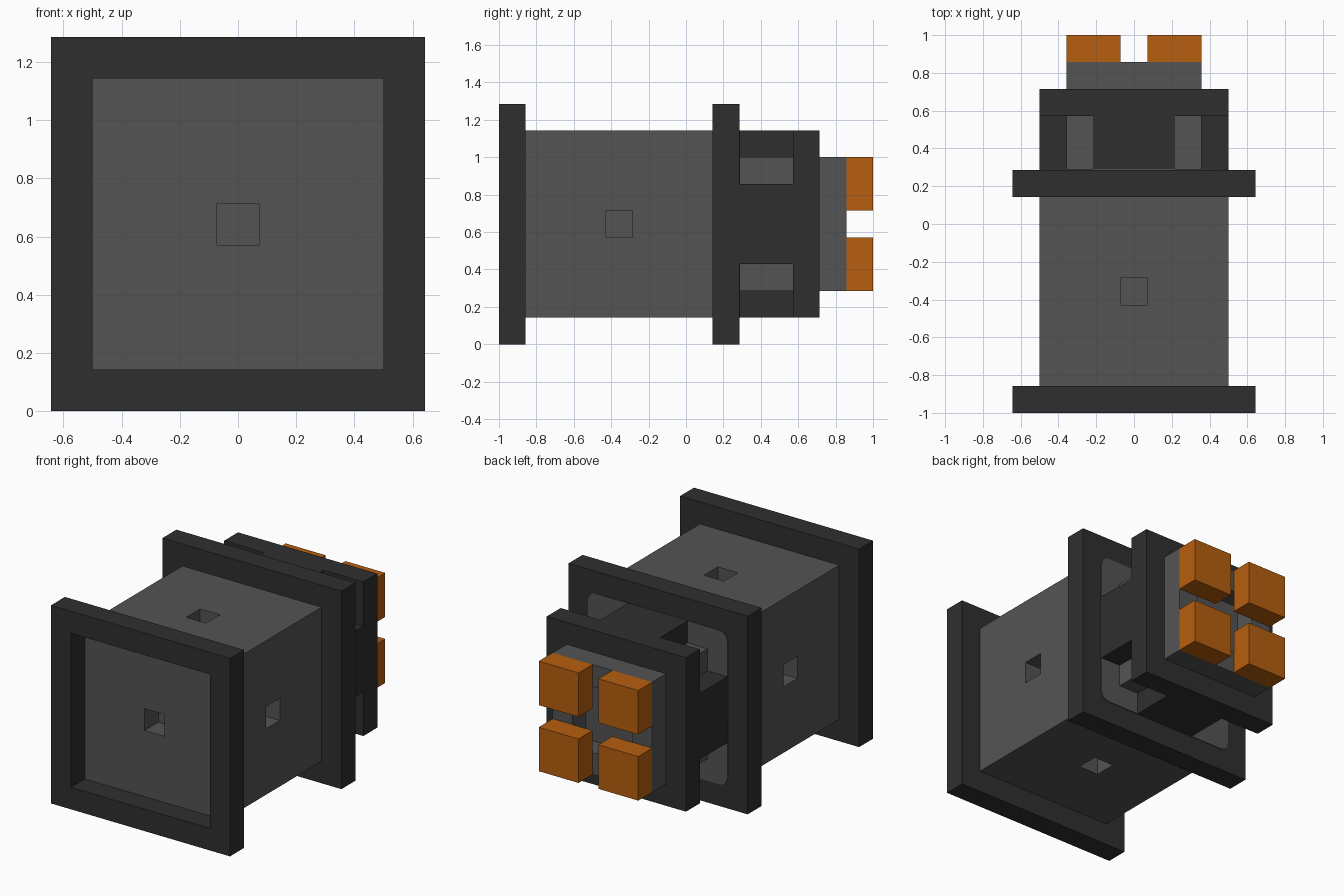
import bpy, bmesh
from mathutils import Vector

if "Cube" in bpy.data.objects:
    bpy.data.objects.remove(bpy.data.objects["Cube"])

U = 1 / 7  # grid module; heights below are relative to the central axis
AXIS_Z = 4.5


def material(name, rgb):
    m = bpy.data.materials.new(name)
    m.diffuse_color = (*rgb, 1)
    m.use_nodes = True
    m.node_tree.nodes["Principled BSDF"].inputs["Base Color"].default_value = m.diffuse_color
    return m


GREY = material("mid grey", (0.088, 0.088, 0.088))
DARK = material("dark grey", (0.028, 0.028, 0.028))
ORANGE = material("orange", (0.47, 0.113, 0.0045))


def block(name, mat, x, y, z):
    """Box from (min, max) ranges in modules."""
    bm = bmesh.new()
    bmesh.ops.create_cube(bm, size=1)
    for v in bm.verts:
        v.co = Vector([(r[0] if c < 0 else r[1]) * U
                       for c, r in zip(v.co, (x, y, (z[0] + AXIS_Z, z[1] + AXIS_Z)))])
    me = bpy.data.meshes.new(name)
    bm.to_mesh(me)
    bm.free()
    me.materials.append(mat)
    ob = bpy.data.objects.new(name, me)
    bpy.context.collection.objects.link(ob)
    return ob


def sym(r):
    return (-r, r)


def square(name, mat, r, y0, y1):
    return block(name, mat, sym(r), (y0, y1), sym(r))


def cut(ob, x, y, z):
    c = block(ob.name + "_cutter", ob.data.materials[0], x, y, z)
    c.hide_render = True
    c.hide_viewport = True
    c.display_type = 'WIRE'
    m = ob.modifiers.new("cut", 'BOOLEAN')
    m.operation = 'DIFFERENCE'
    m.solver = 'EXACT'
    m.object = c


# Main body with one small square pit in the front, sides, top and bottom
body = square("body", GREY, 3.5, -6, 1)
cut(body, sym(.5), (-6.5, -5), sym(.5))
for s in (-1, 1):
    far = tuple(sorted((2.5 * s, 4 * s)))
    cut(body, far, (-3, -2), sym(.5))
    cut(body, sym(.5), (-3, -2), far)

# Open front frame and rear flange
front_frame = square("front_frame", DARK, 4.5, -7, -6)
cut(front_frame, sym(3.5), (-7.5, -5.5), sym(3.5))
square("rear_flange", DARK, 4.5, 1, 2)

# Rounded grey panel on the rear flange
panel = square("flange_panel", GREY, 3.5, 2, 2.03)
bm = bmesh.new()
bm.from_mesh(panel.data)
edges = [e for e in bm.edges
         if abs((e.verts[0].co - e.verts[1].co).normalized().y) > .9]
bmesh.ops.bevel(bm, geom=edges, offset=.4 * U, segments=4, profile=.5,
                affect='EDGES')
bm.to_mesh(panel.data)
bm.free()

# Neck: grey core with four dark arms forming a cross
square("neck_core", GREY, 2.5, 2, 4)
for s in (-1, 1):
    out = tuple(sorted((2.4 * s, 3.5 * s)))
    block("neck_arm_side", DARK, out, (2, 4), sym(1.5))
    block("neck_arm_vertical", DARK, sym(1.5), (2, 4), out)

# End plate and hollow contact base
square("end_plate", DARK, 3.5, 4, 5)
base = square("contact_base", GREY, 2.5, 5, 6)
cut(base, sym(1.5), (5.05, 6.5), sym(1.5))

# Four orange contacts
for sx in (-1, 1):
    for sz in (-1, 1):
        block("contact", ORANGE, tuple(sorted((.5 * sx, 2.5 * sx))), (6, 7),
              tuple(sorted((.5 * sz, 2.5 * sz))))
